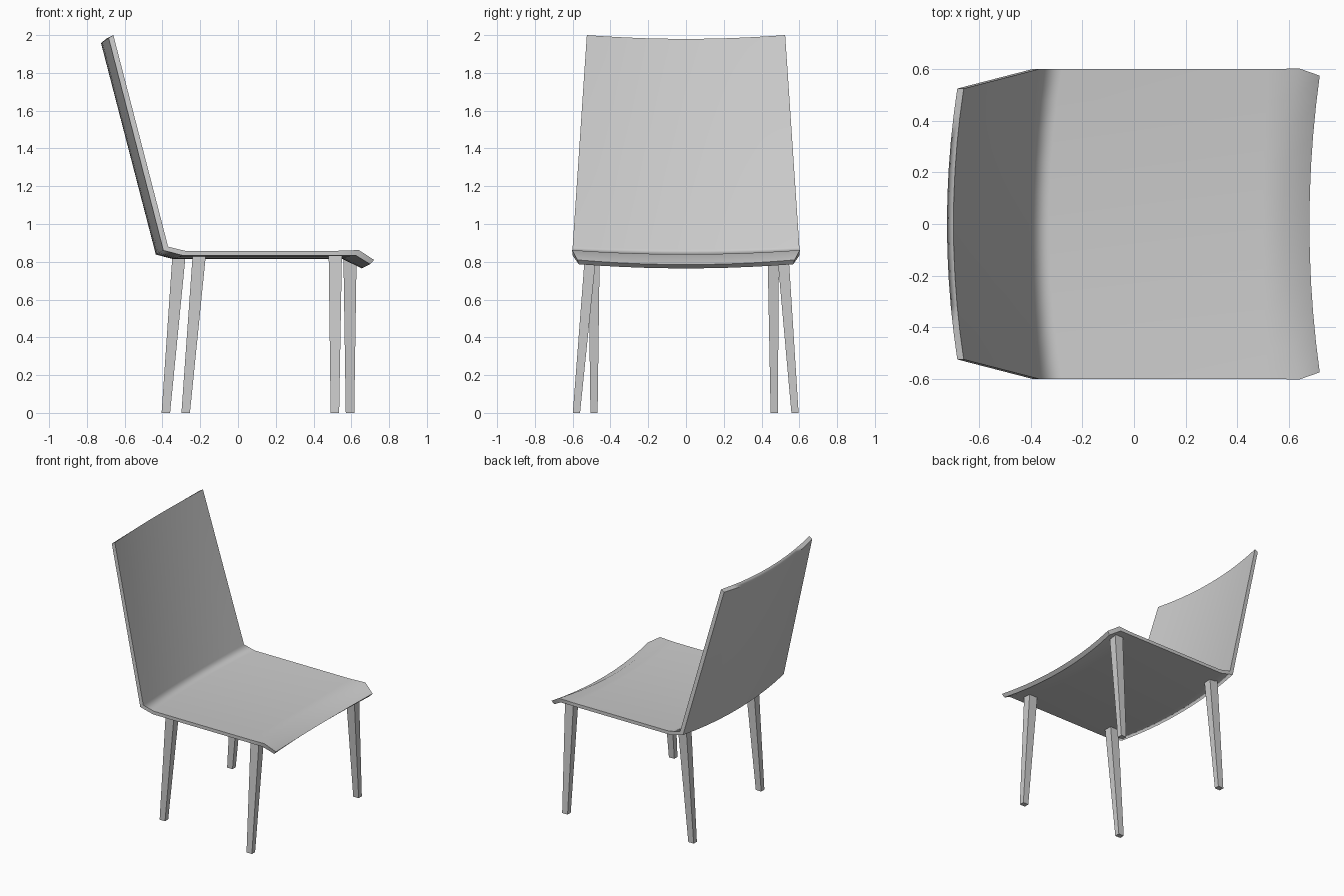
import bpy, bmesh, math

if "Cube" in bpy.data.objects:
    bpy.data.objects.remove(bpy.data.objects["Cube"])

SEG = 10  # strips across the width of the shell

# Shell rows from backrest top to front lip:
# (side x, side z, middle x, middle z, half width)
INNER = [(-0.66, 2.00, -0.70, 1.98, 0.525),
         (-0.37, 0.88, -0.405, 0.865, 0.60),
         (-0.28, 0.858, -0.33, 0.84, 0.60),
         (0.52, 0.858, 0.50, 0.84, 0.60),
         (0.64, 0.862, 0.58, 0.84, 0.603),
         (0.72, 0.81, 0.68, 0.785, 0.575)]
OUTER = [(-0.685, 1.985, -0.725, 1.957, 0.525),
         (-0.395, 0.86, -0.435, 0.838, 0.60),
         (-0.29, 0.833, -0.345, 0.815, 0.60),
         (0.51, 0.833, 0.49, 0.815, 0.60),
         (0.625, 0.833, 0.555, 0.814, 0.60),
         (0.70, 0.787, 0.655, 0.765, 0.568)]


def finish(name, bm, angle):
    bmesh.ops.recalc_face_normals(bm, faces=bm.faces)
    mesh = bpy.data.meshes.new(name)
    bm.to_mesh(mesh)
    bm.free()
    obj = bpy.data.objects.new(name, mesh)
    bpy.context.collection.objects.link(obj)
    if angle:
        bpy.ops.object.select_all(action='DESELECT')
        obj.select_set(True)
        bpy.context.view_layer.objects.active = obj
        bpy.ops.object.shade_smooth_by_angle(angle=math.radians(angle))
    return obj


def curved_row(bm, row):
    """One row of points, bowed from the middle out to both sides."""
    sx, sz, mx, mz, w = row
    verts = []
    for i in range(SEG + 1):
        t = 2 * i / SEG - 1
        k = t * t
        verts.append(bm.verts.new((mx + (sx - mx) * k, t * w, mz + (sz - mz) * k)))
    return verts


# Seat and backrest: one bent sheet, closed around the profile
bm = bmesh.new()
rows = [curved_row(bm, r) for r in INNER + OUTER[::-1]]
n = len(rows)
for j in range(n):
    a, b = rows[j], rows[(j + 1) % n]
    for i in range(SEG):
        bm.faces.new((a[i], a[i + 1], b[i + 1], b[i]))
for side in (0, SEG):
    for j in range(n // 2 - 1):
        bm.faces.new((rows[j][side], rows[j + 1][side],
                      rows[n - 2 - j][side], rows[n - 1 - j][side]))
shell = finish("seat_and_backrest", bm, 65)
weighted = shell.modifiers.new("weighted_normals", 'WEIGHTED_NORMAL')
weighted.keep_sharp = True


# Legs: tapered square posts, splayed individually
def leg(name, foot, top):
    bm = bmesh.new()
    bmesh.ops.create_cube(bm, size=1)
    for v in bm.verts:
        up = v.co.z > 0
        (cx, cy), sx, sy = (top, 0.07, 0.06) if up else (foot, 0.045, 0.038)
        v.co = (cx + v.co.x * sx, cy + v.co.y * sy, 0.838 if up else 0)
    finish(name, bm, None)


leg("back_left_leg", (-0.277, -0.487), (-0.205, -0.487))
leg("front_left_leg", (0.513, -0.58), (0.515, -0.505))
leg("back_right_leg", (-0.382, 0.467), (-0.312, 0.462))
leg("front_right_leg", (0.593, 0.577), (0.593, 0.513))
